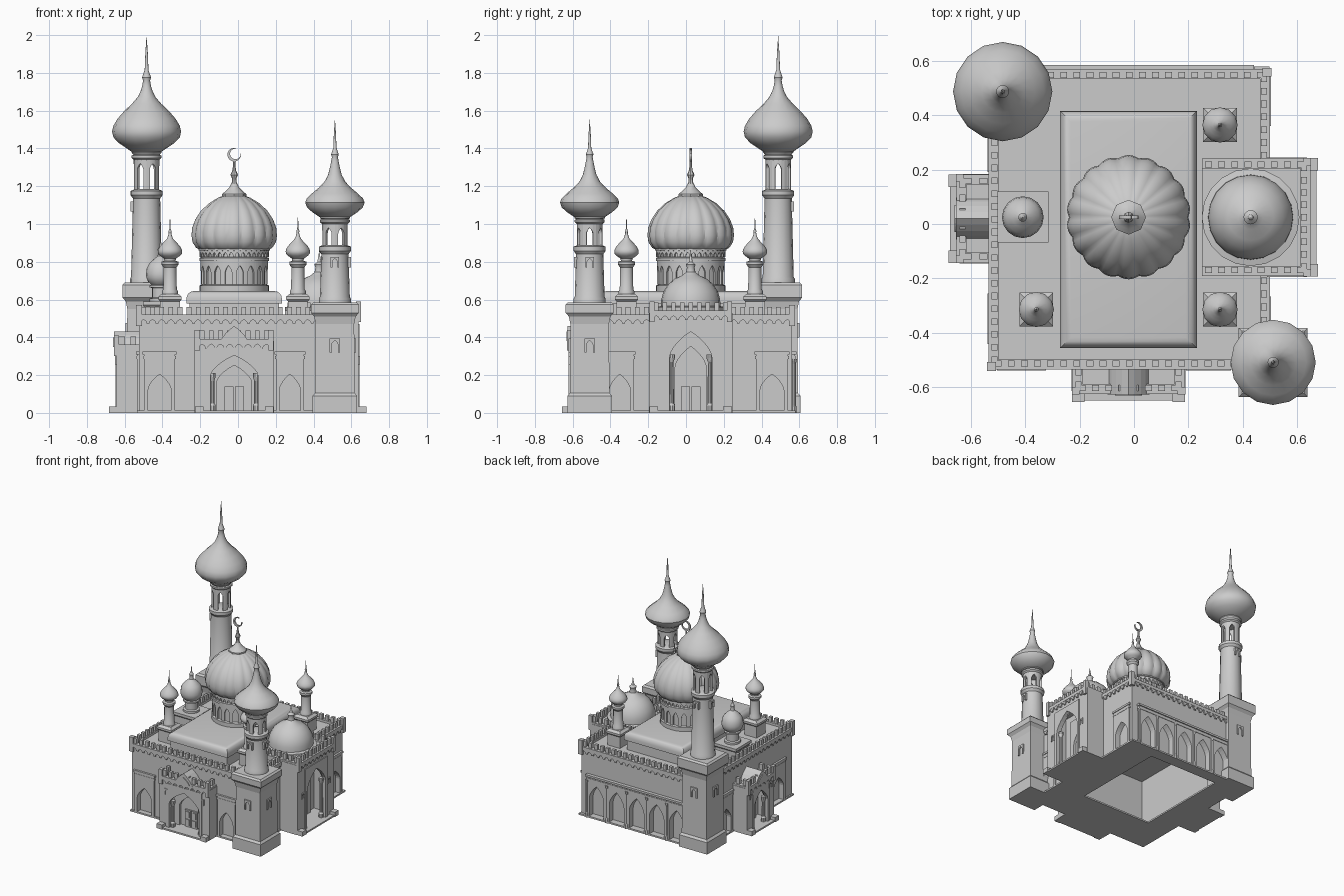
import bpy, bmesh, math
from mathutils import Matrix, Vector

if bpy.data.objects.get("Cube"):
    bpy.data.objects.remove(bpy.data.objects["Cube"])

stone = bpy.data.materials.new("grey_stone")
stone.use_nodes = True
GREY = (0.6, 0.6, 0.6, 1)
stone.diffuse_color = GREY
stone.node_tree.nodes["Principled BSDF"].inputs["Base Color"].default_value = GREY
round_parts = []


def finish(bm, name, M=None, smooth=False):
    bmesh.ops.remove_doubles(bm, verts=bm.verts, dist=1e-5)
    bmesh.ops.recalc_face_normals(bm, faces=bm.faces)
    mesh = bpy.data.meshes.new(name)
    bm.to_mesh(mesh)
    bm.free()
    mesh.materials.append(stone)
    ob = bpy.data.objects.new(name, mesh)
    bpy.context.collection.objects.link(ob)
    if M:
        mesh.transform(M)
    if smooth:
        round_parts.append(ob)


def merge(bm, part, M=None):
    bmesh.ops.recalc_face_normals(part, faces=part.faces)
    tmp = bpy.data.meshes.new("tmp")
    part.to_mesh(tmp)
    part.free()
    if M:
        tmp.transform(M)
    bm.from_mesh(tmp)
    bpy.data.meshes.remove(tmp)


def box(bm, x0, x1, y0, y1, z0, z1):
    M = Matrix.Translation(((x0 + x1) / 2, (y0 + y1) / 2, (z0 + z1) / 2))
    M = M @ Matrix.Diagonal((x1 - x0, y1 - y0, z1 - z0, 1))
    bmesh.ops.create_cube(bm, size=1, matrix=M)


def cbox(bm, x, y, half, z0, z1):
    box(bm, x - half, x + half, y - half, y + half, z0, z1)


def prism(bm, pts, y0, y1):
    a = [bm.verts.new((x, y0, z)) for x, z in pts]
    b = [bm.verts.new((x, y1, z)) for x, z in pts]
    bm.faces.new(a)
    bm.faces.new(b[::-1])
    for i in range(len(pts)):
        j = (i + 1) % len(pts)
        bm.faces.new((a[i], b[i], b[j], a[j]))


def arch(w, spring, peak, n=5):
    """Pointed arch curve from left to right."""
    left = []
    for i in range(n + 1):
        t = 1 - math.cos(i / n * math.pi / 2)
        f = 0.5 * math.sqrt(1 - (1 - t) ** 2) + 0.5 * t
        left.append((-w / 2 * (1 - t), spring + (peak - spring) * f))
    return left + [(-x, z) for x, z in left[-2::-1]]


def arch_panel(bm, w, h, aw, spring, peak, y0, y1, z0=0, x=0, n=5, M=None, bend=0):
    """Slab with a pointed opening, optionally bent round a cylinder."""
    part = bmesh.new()
    c = arch(aw, spring, peak, n)
    cells = [((-w / 2, z0), (-aw / 2, z0)), ((aw / 2, z0), (w / 2, z0))]
    cells += list(zip(c, c[1:]))
    for p, q in cells:
        part.faces.new([part.verts.new((a + x, y0, b)) for a, b in
                        (p, q, (q[0], h), (p[0], h))])
    bmesh.ops.remove_doubles(part, verts=part.verts, dist=1e-5)
    ext = bmesh.ops.extrude_face_region(part, geom=part.faces[:])
    for v in ext["geom"]:
        if isinstance(v, bmesh.types.BMVert):
            v.co.y = y1
    if bend:
        for v in part.verts:
            a, r = v.co.x / bend, -v.co.y
            v.co = Vector((r * math.sin(a), -r * math.cos(a), v.co.z))
    merge(bm, part, M)


def lathe(bm, x, y, profile, segs=16, lobes=0, depth=0, square=False):
    if square:
        segs = 4
    rings = []
    for r, z in profile:
        ring = []
        for i in range(segs):
            a = 2 * math.pi * (i + (0.5 if square else 0)) / segs
            k = r * (math.sqrt(2) if square else 1)
            k *= 1 - depth * (1 - abs(math.sin(lobes * a / 2)))
            ring.append(bm.verts.new((x + k * math.cos(a), y + k * math.sin(a), z)))
        rings.append(ring)
    for a, b in zip(rings, rings[1:]):
        for i in range(segs):
            j = (i + 1) % segs
            bm.faces.new((a[i], a[j], b[j], b[i]))
    for ring, (r, z) in ((rings[0], profile[0]), (rings[-1], profile[-1])):
        if r > 0.001:
            bm.faces.new(ring)


def lathe_part(name, x, y, profile, **kw):
    bm = bmesh.new()
    lathe(bm, x, y, profile, **kw)
    finish(bm, name, smooth=not kw.get("square"))


def ring_arcade(name, x, y, r, thick, z0, z1, count, opening, spring, peak):
    bm = bmesh.new()
    step = 2 * math.pi * r / count
    for i in range(count):
        arch_panel(bm, step, z1, step * opening, spring, peak, -r, thick - r, z0,
                   M=Matrix.Rotation(2 * math.pi * (i + 0.5) / count, 4, 'Z'), bend=r)
    finish(bm, name, Matrix.Translation((x, y, 0)))


def face(x, y, deg):
    return Matrix.Translation((x, y, 0)) @ Matrix.Rotation(math.radians(deg), 4, 'Z')


def battlement(bm, length, z, M, top=0.055):
    """Parapet on a scalloped corbel row, with merlons above."""
    part = bmesh.new()
    box(part, -length / 2, length / 2, -0.012, 0.025, z - 0.012, z + 0.012)
    count = max(2, round(length / 0.048))
    s = length / count
    for i in range(count):
        x = (i + 0.5) * s - length / 2
        arch_panel(part, s, z - 0.01, s * 0.7, z - 0.032, z - 0.016, -0.01, 0, z - 0.038, x, 2)
        box(part, x - s * 0.26, x + s * 0.26, 0, 0.022, z + 0.01, z + top)
    merge(bm, part, M)


def window(bm, x, y, z, w=0.036, h=0.045, M=None):
    arch_panel(bm, w, z + h, w * 0.6, z + h * 0.55, z + h * 0.85, y - 0.007, y + 0.01, z, x, 3, M)


# Onion dome outlines: (radius, height) fractions
NECK = [(.13, .56), (.1, .61), (.13, .635), (.1, .66), (.055, .7), (.035, .85), (0, 1)]
TALL = [(.45, 0), (.8, .07), (.96, .12), (1, .17), (.96, .22), (.84, .28), (.65, .345),
        (.42, .41), (.25, .47), (.17, .52)] + NECK
FLAT = [(.5, 0), (.75, .05), (.94, .1), (1, .15), (.95, .19), (.78, .24), (.54, .3),
        (.35, .36), (.23, .43), (.17, .5)] + NECK


def bulb(name, x, y, r, z0, tip, outline, segs=16):
    lathe_part(name, x, y, [(a * r, z0 + b * (tip - z0)) for a, b in outline], segs=segs)


# Hollow main hall core with floor border and roof deck
X0, X1, Y0, Y1 = -0.525, 0.49, -0.525, 0.56
SKIN, CORE = 0.03, 0.07
bm = bmesh.new()
box(bm, X0 + SKIN, X1 - SKIN, Y0 + SKIN, Y0 + CORE, 0, 0.5)
box(bm, X0 + SKIN, X1 - SKIN, Y1 - CORE, Y1 - SKIN, 0, 0.5)
box(bm, X0 + SKIN, X0 + CORE, Y0 + SKIN, Y1 - SKIN, 0, 0.5)
box(bm, X1 - CORE, X1 - SKIN, Y0 + SKIN, Y1 - SKIN, 0, 0.5)
box(bm, X0, X1, Y0, Y1, 0.47, 0.505)
finish(bm, "hall_core")
bm = bmesh.new()
box(bm, X0 - 0.01, -0.34, Y0 - 0.01, Y1 + 0.02, 0, 0.012)
box(bm, 0.25, X1 + 0.01, Y0 - 0.01, Y1 + 0.02, 0, 0.012)
box(bm, -0.34, 0.25, Y0 - 0.01, -0.25, 0, 0.012)
box(bm, -0.34, 0.25, 0.5, Y1 + 0.02, 0, 0.012)
finish(bm, "floor_border")

# Raised roof with rounded top, on a slightly narrower wall
bm = bmesh.new()
box(bm, -0.273, 0.232, -0.458, 0.417, 0.58, 0.645)
top_edges = [e for e in bm.edges if all(v.co.z > 0.64 for v in e.verts)]
bmesh.ops.bevel(bm, geom=top_edges, offset=0.04, segments=4, profile=0.5, affect='EDGES')
finish(bm, "raised_roof", smooth=True)
bm = bmesh.new()
box(bm, -0.258, 0.217, -0.443, 0.402, 0.5, 0.59)
finish(bm, "raised_roof_wall")

# Battlements round the hall, leaving a gap for the left porch
bm = bmesh.new()
cx, cy, w, d = (X0 + X1) / 2, (Y0 + Y1) / 2, X1 - X0, Y1 - Y0
for x, y, deg, length in ((cx, Y0, 0, w), (X1, -0.355, 90, 0.34), (X1, 0.395, 90, 0.33),
                          (cx, Y1, 180, w), (X0, cy, -90, d)):
    battlement(bm, length, 0.51, face(x, y, deg), top=0.05)
for x in (X0, X1):
    for y in (Y0, Y1):
        cbox(bm, x, y, 0.016, 0.46, 0.57)
finish(bm, "hall_battlement")


def hall_side(name, M, length, bays, deep, spring, peak, columns=False):
    """Outer wall layer with recessed arched bays under a stepped cornice."""
    bm = bmesh.new()
    box(bm, -length / 2, length / 2, 0, SKIN, 0.3, 0.5)
    edge = -length / 2
    for x, w in sorted(bays) + [(length / 2, 0)]:
        if x - w / 2 - edge > 0.001:
            box(bm, edge, x - w / 2, 0, SKIN, 0, 0.3)
        edge = x + w / 2
    for x, w in bays:
        arch_panel(bm, w, 0.3, w * 0.74, spring, peak, -deep, SKIN, x=x)
        for out, grow, z0, z1 in ((1.2, .004, .285, .3), (1, 0, .3, .31), (1.5, .008, .31, .325)):
            box(bm, x - w / 2 - grow, x + w / 2 + grow, -deep * out, 0, z0, z1)
        if columns:
            for s in (-1, 1):
                lathe(bm, x + s * w / 2, -deep * 0.8, [(.012, 0), (.012, .03), (.009, .04),
                      (.009, .26), (.013, .285)], 8)
    finish(bm, name, M)


hall_side("front_wall", face(cx, Y0, 0), w, [(-0.415 - cx, .165), (0.275 - cx, .15)], 0.01, 0.12, 0.205)
hall_side("left_wall", face(X1, cy, 90), d, [(-0.35 - cy, .15), (0.455 - cy, .17)], 0.01, 0.12, 0.205)
hall_side("right_wall", face(X0, cy, -90), d, [(cy + 0.35, .17), (cy - 0.28, .16)], 0.01, 0.12, 0.205)
hall_side("back_wall", face(cx, Y1, 180), w, [(cx + 0.325 - 0.169 * i, .165) for i in range(5)],
          0.017, 0.15, 0.25, True)


# Porches
def porch(name, M, w, depth, h, aw, spring, peak, back, vault):
    bm = bmesh.new()
    arch_panel(bm, w, h, aw, spring, peak, -depth, -depth + 0.035)
    arch_panel(bm, aw + 0.03, peak + 0.03, aw - 0.012, spring - 0.006, peak - 0.01,
               -depth - 0.006, -depth + 0.02)
    for s in (-1, 1):
        box(bm, s * w / 2 - 0.015, s * w / 2 + 0.015, -depth, 0, 0, h)
        window(bm, s * w * 0.38, -depth, 0.255)
        lathe(bm, s * (aw / 2 - 0.016), -depth + 0.025, [(.018, 0), (.018, .04), (.012, .05),
              (.011, spring - .03), (.018, spring - .01), (.018, spring + .01)], 10)
        cbox(bm, s * (w / 2 - 0.01), -depth - 0.018, 0.023, 0, 0.035)
        battlement(bm, depth + back, h, face(s * w / 2, (back - depth) / 2, 90 * s))
        cbox(bm, s * w / 2, -depth, 0.014, h - 0.05, h + 0.06)
    box(bm, -w / 2, w / 2, -depth, back, h - 0.03, h)
    battlement(bm, w, h, face(0, -depth, 0))
    box(bm, -w / 2 - 0.01, w / 2 + 0.01, -depth - 0.035, 0, 0, 0.012)
    if vault:
        prism(bm, arch(0.155, h - 0.02, h + 0.08), -depth - 0.013, 0.02)
        prism(bm, arch(0.1, h, h + 0.05), -depth - 0.018, -depth)
    # inner doorway with two leaves
    arch_panel(bm, aw, peak, aw * 0.7, spring * 0.8, peak * 0.8, -0.02, 0)
    for s in (-1, 1):
        box(bm, s * 0.027 - 0.024, s * 0.027 + 0.024, -0.012, 0, 0.012, 0.14)
        for z in (0.025, 0.085):
            box(bm, s * 0.027 - 0.015, s * 0.027 + 0.015, -0.018, -0.01, z, z + 0.045)
    finish(bm, name, M)


porch("front_porch", face(-0.02, Y0, 0), 0.39, 0.09, 0.38, 0.265, 0.2, 0.315, 0, True)
porch("left_porch", face(X1, 0.025, 90), 0.41, 0.148, 0.53, 0.235, 0.3, 0.44, 0.24, False)
porch("right_porch", face(X0, 0.02, -90), 0.30, 0.118, 0.35, 0.17, 0.19, 0.29, 0, True)
lathe_part("left_porch_dome", 0.43, 0.025, [(.18, .5), (.18, .56), (.157, .565), (.156, .6),
           (.145, .64), (.12, .68), (.085, .71), (.045, .728), (.025, .745), (.02, .77),
           (.026, .785), (.01, .8), (0, .86)], segs=20)

# Main ribbed dome on its drum
DX, DY = -0.02, 0.025
lathe_part("dome_drum", DX, DY, [(.183, .6), (.183, .675), (.168, .68), (.168, .8), (.185, .805),
           (.185, .82), (.172, .825), (.172, .855), (.19, .86), (.19, .87)], segs=36)
ring_arcade("drum_arcade", DX, DY, 0.178, 0.012, 0.68, 0.805, 18, 0.6, 0.74, 0.78)
ring_arcade("drum_frieze", DX, DY, 0.184, 0.014, 0.825, 0.86, 36, 0.6, 0.835, 0.85)
lathe_part("ribbed_dome", DX, DY, [(.17, .855), (.205, .875), (.224, .905), (.229, .94), (.225, .98),
           (.208, 1.025), (.178, 1.07), (.135, 1.11), (.085, 1.14), (.04, 1.155)],
           segs=108, lobes=18, depth=0.04)
lathe_part("dome_finial", DX, DY, [(.064, 1.13), (.064, 1.158), (.045, 1.175), (.025, 1.195),
           (.013, 1.22), (.011, 1.24), (.02, 1.26), (.011, 1.28), (.006, 1.31), (.006, 1.335)], segs=8)
bm = bmesh.new()
angles = [math.radians(75 + 290 * i / 20) for i in range(21)]
outer = [(0.036 * math.cos(a), 0.036 * math.sin(a)) for a in angles]
inner = [(0.028 * math.cos(a) + 0.006, 0.028 * math.sin(a) + 0.004) for a in reversed(angles)]
prism(bm, outer + inner, -0.006, 0.006)
finish(bm, "crescent", Matrix.Translation((DX, DY, 1.367)))


# Corner minarets
def minaret(name, x, y, z0, z1, r0, z2, z3, z4, z5, R, tip, outline, faces):
    lathe_part(name + "_tower", x, y, [(.118, 0), (.118, .09), (.105, .105), (.102, z0 - .06),
               (.11, z0 - .02), (.127, z0), (.127, z1 - .012), (.115, z1)], square=True)
    lathe_part(name + "_shaft", x, y, [(r0, z1 - .02), (r0, z1 + .02), (r0 - .006, z1 + .03),
               (.072, z2 - .03), (.085, z2 - .012), (.085, z2 + .01), (.06, z2 + .02)])
    ring_arcade(name + "_lantern", x, y, 0.068, 0.014, z2, z3, 6, 0.5, z3 - .06, z3 - .03)
    lathe_part(name + "_collar", x, y, [(.068, z3 - .01), (.079, z3), (.079, z3 + .012), (.07, z3 + .016),
               (.08, z4 - .005), (.08, z4 + .01)])
    bulb(name + "_dome", x, y, R, z4, tip, outline)
    bm = bmesh.new()
    for deg in faces:
        window(bm, 0, -0.105, z5, 0.055, 0.075, face(x, y, deg))
        window(bm, 0, -0.077, z2 - 0.1, 0.045, 0.055, face(x, y, deg))
    finish(bm, name + "_windows")


minaret("tall_minaret", -0.484, 0.488, 0.61, 0.69, 0.088, 1.165, 1.35, 1.385, 0.4, 0.183, 2.0, TALL, (180, -90))
minaret("short_minaret", 0.513, -0.51, 0.53, 0.585, 0.085, 0.87, 1.01, 1.035, 0.32, 0.157, 1.56, FLAT, (0, 90))

# Roof turrets
for i, (x, y) in enumerate(((-0.36, -0.315), (0.317, -0.315), (0.317, 0.365))):
    name = "roof_turret_%d" % (i + 1)
    lathe_part(name + "_base", x, y, [(.052, .5), (.052, .59), (.062, .6), (.062, .615), (.045, .63)], square=True)
    lathe_part(name + "_shaft", x, y, [(.042, .62), (.042, .645), (.036, .655), (.034, .77), (.045, .785),
               (.045, .8), (.03, .805), (.032, .82)], segs=12)
    bulb(name + "_dome", x, y, 0.065, 0.815, 1.045, TALL, 12)
lathe_part("kiosk_base", -0.41, 0.025, [(.085, .5), (.085, .56), (.094, .57), (.094, .59)], square=True)
lathe_part("kiosk", -0.41, 0.025, [(.058, .585), (.058, .605), (.045, .61), (.045, .66), (.058, .665),
           (.058, .675), (.05, .68), (.066, .695), (.075, .715), (.077, .735), (.073, .765), (.06, .79),
           (.038, .812), (.016, .83), (.012, .85), (.016, .865), (.006, .88), (0, .94)])

# Smooth the round parts, keeping creases
bpy.ops.object.select_all(action='DESELECT')
for ob in round_parts:
    ob.select_set(True)
bpy.context.view_layer.objects.active = round_parts[0]
bpy.ops.object.shade_smooth_by_angle(angle=math.radians(35))
